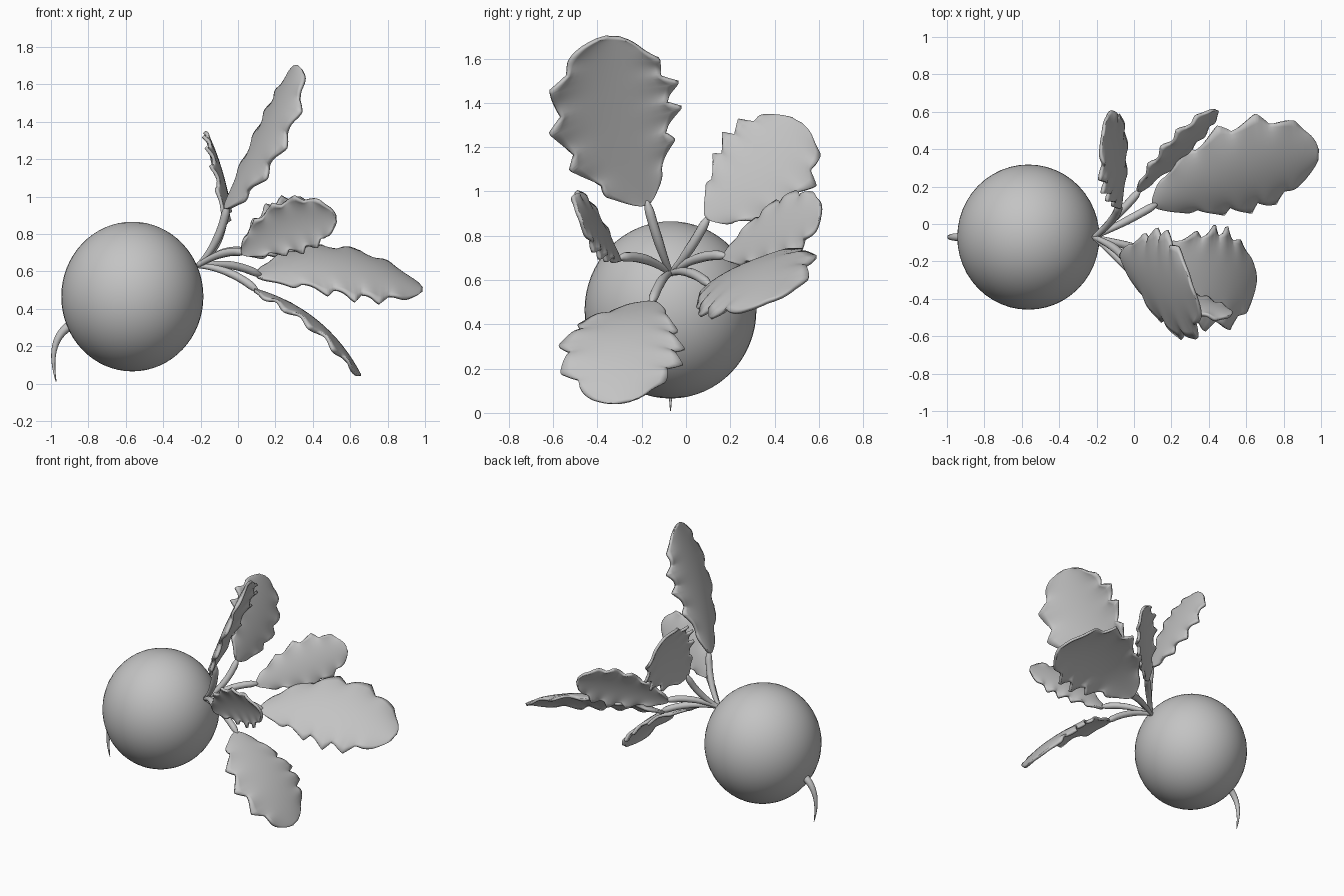
import bpy, bmesh, math
from mathutils import Vector

if "Cube" in bpy.data.objects:
    bpy.data.objects.remove(bpy.data.objects["Cube"])

grey = bpy.data.materials.new("neutral grey")
grey.diffuse_color = (0.55, 0.55, 0.55, 1)
grey.use_nodes = True
grey.node_tree.nodes["Principled BSDF"].inputs["Base Color"].default_value = grey.diffuse_color


def finish(name, bm):
    bmesh.ops.recalc_face_normals(bm, faces=bm.faces)
    me = bpy.data.meshes.new(name)
    bm.to_mesh(me)
    bm.free()
    for p in me.polygons:
        p.use_smooth = True
    me.materials.append(grey)
    ob = bpy.data.objects.new(name, me)
    bpy.context.collection.objects.link(ob)
    return ob


def through(a, m, b, t):
    """Quadratic curve that passes through m at t = 0.5."""
    c = 2 * m - (a + b) / 2
    return a * (1 - t) ** 2 + c * 2 * t * (1 - t) + b * t * t


def tube(name, a, m, b, radius, n=20, sides=10):
    a, m, b = Vector(a), Vector(m), Vector(b)
    bm = bmesh.new()
    rings = []
    for i in range(n + 1):
        t = i / n
        tan = (through(a, m, b, t + .01) - through(a, m, b, t - .01)).normalized()
        s = tan.cross(Vector((0.1, 1, 0.2))).normalized()
        q = tan.cross(s)
        r, p = radius(t), through(a, m, b, t)
        rings.append([bm.verts.new(p + (s * math.cos(k * math.tau / sides)
                      + q * math.sin(k * math.tau / sides)) * r) for k in range(sides)])
    for r0, r1 in zip(rings, rings[1:]):
        for k in range(sides):
            bm.faces.new((r0[k], r0[k - 1], r1[k - 1], r1[k]))
    bm.faces.new(rings[0])
    bm.faces.new(rings[-1])
    return finish(name, bm)


def leaf(name, a, m, b, w, half, cup, n=70, cols=14):
    """Lobed, cupped blade along a-m-b; w is the rough sideways direction."""
    a, m, b, w = (Vector(v) for v in (a, m, b, w))
    bm = bmesh.new()
    rows = []
    for i in range(n + 1):
        u = 0.003 + 0.994 * i / n
        tan = (through(a, m, b, u + .01) - through(a, m, b, u - .01)).normalized()
        side = (w - tan * w.dot(tan)).normalized()
        up = tan.cross(side)
        if up.z < 0:
            up = -up
        # blunt obovate outline, widest past the middle
        prof = math.sin(math.pi * u ** 1.28) ** 0.52
        row = []
        for j in range(cols + 1):
            v = 2 * j / cols - 1
            # forward-pointing teeth, staggered between the two edges
            ph = (u * 5 + (0.35 if v > 0 else 0)) % 1
            tooth = ph / 0.7 if ph < 0.7 else (1 - ph) / 0.3
            fade = min(1, u * 5) * min(1, (1 - u) * 6)
            width = half * prof * (1 + 0.24 * (tooth - 0.75) * fade * v ** 4)
            wave = 0.012 * math.sin(u * 5 * math.tau + (2 if v > 0 else 0)) * v ** 4 * fade
            row.append(bm.verts.new(through(a, m, b, u) + side * v * width
                                    + up * (wave - cup * v * v * prof)))
        rows.append(row)
    for r0, r1 in zip(rows, rows[1:]):
        for j in range(cols):
            bm.faces.new((r0[j], r0[j + 1], r1[j + 1], r1[j]))
    ob = finish(name, bm)
    mod = ob.modifiers.new("thickness", 'SOLIDIFY')
    mod.thickness = 0.018
    mod.offset = 0
    return ob


# round bulb
bm = bmesh.new()
bmesh.ops.create_uvsphere(bm, u_segments=48, v_segments=32, radius=1)
for v in bm.verts:
    v.co = Vector((-0.565 + v.co.x * 0.38, -0.07 + v.co.y * 0.388, 0.465 + v.co.z * 0.4))
finish("bulb", bm)

# thin tail root
tube("tail_root", (-0.87, -0.07, 0.325), (-0.975, -0.07, 0.21), (-0.972, -0.07, 0.01),
     lambda t: 0.026 * (1 - t) ** 0.8 + 0.002)

# leaves: base, middle, tip, sideways direction, half width, cupping
leaves = {
    "tall_leaf": ((-0.07, -0.17, 0.94), (0.14, -0.325, 1.33), (0.31, -0.33, 1.70),
                  (-0.25, 0.95, 0.1), 0.30, 0.04),
    "back_leaf": ((-0.075, 0.09, 0.88), (-0.085, 0.33, 1.10), (-0.165, 0.50, 1.32),
                  (0.22, 0.76, -0.64), 0.235, 0.02),
    "back_side_leaf": ((0.02, 0.17, 0.70), (0.25, 0.40, 0.83), (0.44, 0.61, 0.91),
                       (-0.25, 0.2, 0.9), 0.16, 0.02),
    "long_leaf": ((0.10, 0.10, 0.57), (0.55, 0.27, 0.64), (0.985, 0.37, 0.50),
                  (-0.25, 0.85, 0.52), 0.28, 0.05),
    "low_leaf": ((0.09, -0.15, 0.50), (0.42, -0.285, 0.33), (0.65, -0.28, 0.045),
                 (0.0, 1.0, 0.05), 0.275, 0.03),
    "front_leaf": ((0.02, -0.30, 0.69), (0.27, -0.395, 0.84), (0.525, -0.48, 0.88),
                   (-0.2, -0.3, 0.9), 0.155, 0.02),
}
crown = Vector((-0.215, -0.07, 0.63))
for name, (a, m, b, w, half, cup) in leaves.items():
    leaf(name, a, m, b, w, half, cup)
    # arched stalk, slim at the bulb, with a blunt end tucked into the blade
    end = Vector(a)
    end += (Vector(m) - end) * 0.06
    bend = Vector((0.025, 0, -0.02)) if end.z > 0.8 else Vector((0.01, 0, 0.03))
    tube(name.replace("leaf", "stalk"), crown, (crown + end) / 2 + bend, end,
         lambda t: 0.013 + 0.009 * min(1, t * 2) - max(0, t - 0.88) * 0.12)
